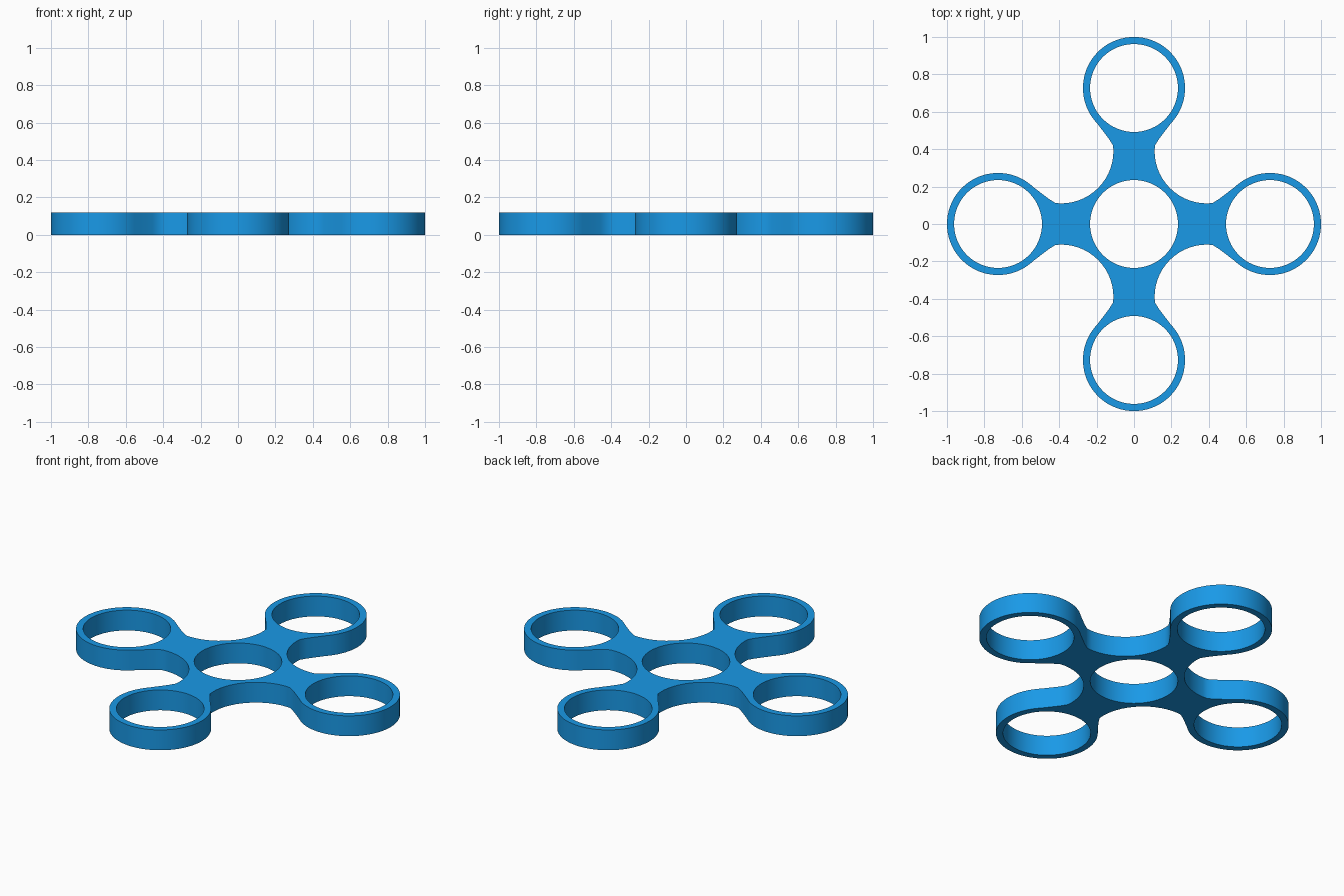
import bpy, bmesh
from math import cos, sin, pi, radians, atan2

if "Cube" in bpy.data.objects:
    bpy.data.objects.remove(bpy.data.objects["Cube"])

LOBE, R_OUT, R_HOLE, HEIGHT = 0.727, 0.273, 0.235, 0.12


def arc(cx, cy, r, a0, a1, n):
    return [(cx + r * cos(a0 + (a1 - a0) * i / n),
             cy + r * sin(a0 + (a1 - a0) * i / n)) for i in range(n + 1)]


def circle(cx, cy, r, n=64):
    return arc(cx, cy, r, 0, 2 * pi, n)[:-1]


# One arm of the outline, pointing along +x, from lower neck to upper neck
neck = [(0.535, 0.195), (0.487, 0.158), (0.455, 0.134), (0.42, 0.112)]
start = atan2(neck[0][1], neck[0][0] - LOBE)
lobe = arc(LOBE, 0, R_OUT, -start, start, 52)[1:-1]
# Concave scoop from this arm round to the next one
scoop = arc(0.39, 0.39, 0.28, radians(270), radians(180), 14)
arm = [(x, -y) for x, y in reversed(neck)] + lobe + neck + scoop

outline, holes = [], [circle(0, 0, R_HOLE)]
for k in range(4):
    c, s = cos(k * pi / 2), sin(k * pi / 2)
    outline += [(x * c - y * s, x * s + y * c) for x, y in arm]
    holes.append(circle(LOBE * c, LOBE * s, R_HOLE))

# Filled, extruded plate with five holes
curve = bpy.data.curves.new("spinner_body", 'CURVE')
curve.dimensions = '2D'
curve.fill_mode = 'BOTH'
curve.extrude = HEIGHT / 2
for pts in [outline] + holes:
    sp = curve.splines.new('POLY')
    sp.points.add(len(pts) - 1)
    for p, (x, y) in zip(sp.points, pts):
        p.co = (x, y, 0, 1)
    sp.use_cyclic_u = True
body = bpy.data.objects.new("spinner_body", curve)
bpy.context.collection.objects.link(body)
bpy.context.view_layer.objects.active = body
body.select_set(True)
bpy.ops.object.convert(target='MESH')
body = bpy.context.object

# Weld caps to walls and stand the plate on the floor
bm = bmesh.new()
bm.from_mesh(body.data)
bmesh.ops.remove_doubles(bm, verts=bm.verts, dist=1e-5)
bmesh.ops.recalc_face_normals(bm, faces=bm.faces)
bmesh.ops.translate(bm, verts=bm.verts, vec=(0, 0, HEIGHT / 2))
bm.to_mesh(body.data)
bm.free()
bpy.ops.object.shade_smooth_by_angle(angle=radians(35))

# Blue plastic
mat = bpy.data.materials.new("blue_plastic")
mat.diffuse_color = (0.01, 0.32, 0.8, 1)
mat.use_nodes = True
mat.node_tree.nodes["Principled BSDF"].inputs["Base Color"].default_value = mat.diffuse_color
body.data.materials.clear()
body.data.materials.append(mat)
